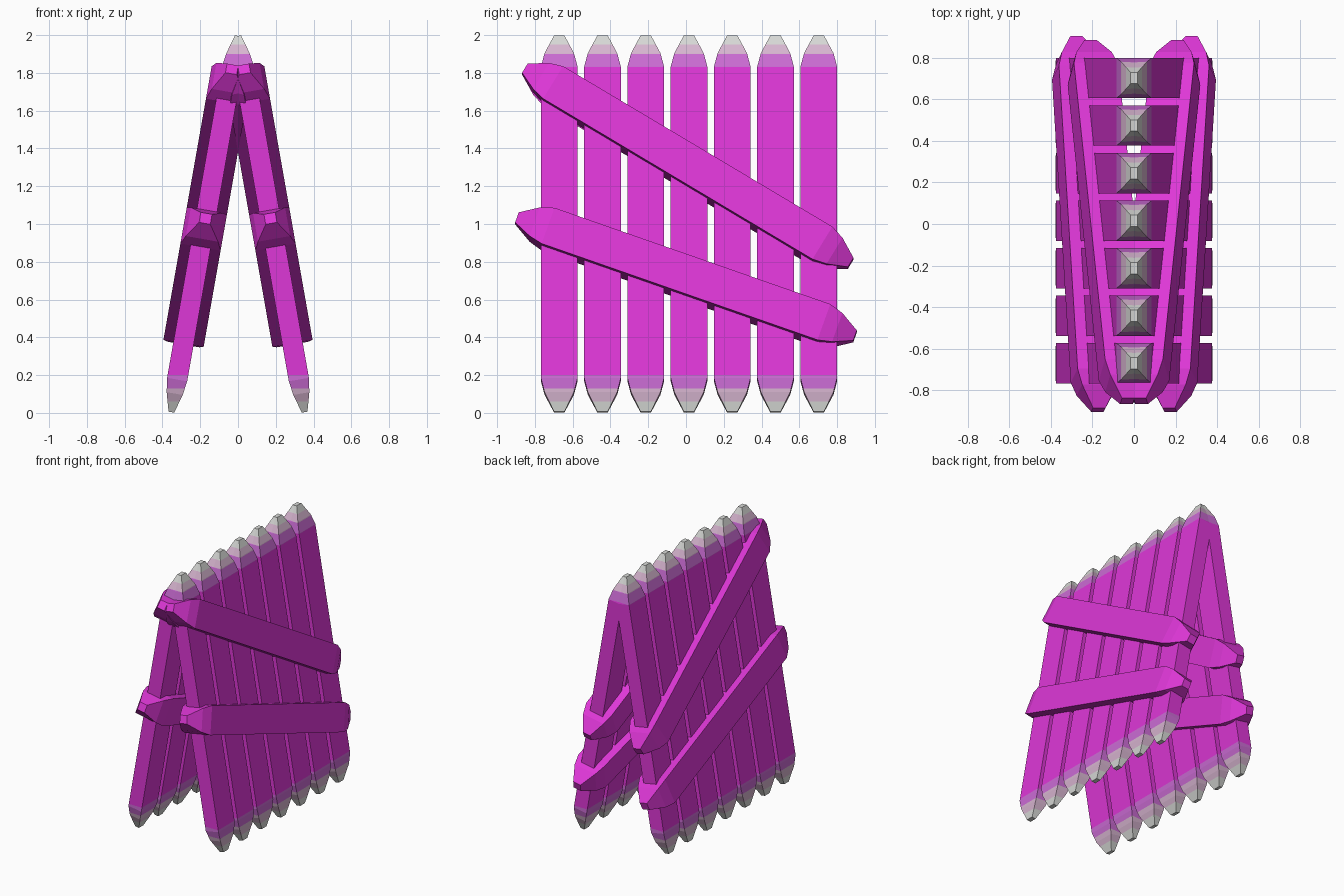
import bpy, bmesh, math
from mathutils import Vector, Matrix

cube = bpy.data.objects.get("Cube")
if cube:
    bpy.data.objects.remove(cube, do_unlink=True)

LEAN = math.radians(10)


def make_material(name, rgb):
    m = bpy.data.materials.new(name)
    m.use_nodes = True
    m.diffuse_color = (*rgb, 1)
    m.node_tree.nodes["Principled BSDF"].inputs["Base Color"].default_value = (*rgb, 1)
    return m


magenta = make_material("magenta", (0.73, 0.038, 0.68))
orchid = make_material("orchid", (0.60, 0.15, 0.66))
pale_pink = make_material("pale_pink", (0.68, 0.46, 0.63))
light_grey = make_material("light_grey", (0.68, 0.69, 0.67))
POST_COLOURS = [magenta, orchid, pale_pink, light_grey]


def bar(name, half_w, half_t, start, end, normal, materials, banded=False):
    """Rectangular bar from start to end with blunt two-step pointed ends."""
    along = end - start
    length = along.length
    along.normalize()
    side = normal.cross(along).normalized()
    bm = bmesh.new()
    stations = [(0, 0.28), (0.1, 0.8), (0.175, 1)]
    stations += [(length - d, s) for d, s in reversed(stations)]
    rings = []
    for d, s in stations:
        rings.append([bm.verts.new(start + along * d + side * half_w * s * a + normal * half_t * s * b)
                      for a, b in ((-1, -1), (1, -1), (1, 1), (-1, 1))])
    for lo, hi in zip(rings, rings[1:]):
        for i in range(4):
            j = (i + 1) % 4
            bm.faces.new((lo[i], lo[j], hi[j], hi[i]))
    bm.faces.new(rings[0])
    bm.faces.new(rings[-1])
    bmesh.ops.recalc_face_normals(bm, faces=bm.faces)

    # Horizontal colour bands near both tips
    if banded:
        low, high = (0.2, 0.13, 0.06), (1.83, 1.9, 1.95)
        for z in low + high:
            bmesh.ops.bisect_plane(bm, geom=bm.verts[:] + bm.edges[:] + bm.faces[:],
                                   plane_co=(0, 0, z), plane_no=(0, 0, 1))
        for f in bm.faces:
            z = f.calc_center_median().z
            f.material_index = sum(z < k for k in low) + sum(z > k for k in high)

    mesh = bpy.data.meshes.new(name)
    bm.to_mesh(mesh)
    bm.free()
    for m in materials:
        mesh.materials.append(m)
    obj = bpy.data.objects.new(name, mesh)
    bpy.context.collection.objects.link(obj)
    return obj


def on_panel(s, y, z):
    """Point on the mid plane of the leaning panel on side s."""
    return Vector((s * (0.177 + (1 - z) * math.tan(LEAN)), y, z))


for s, label in ((1, "left"), (-1, "right")):
    normal = Vector((s * math.cos(LEAN), 0, math.sin(LEAN)))

    # Row of pointed posts
    for i in range(7):
        y = 0.016 + 0.229 * (i - 3)
        bar(f"{label}_post_{i + 1}", 0.097, 0.054, on_panel(s, y, 0.004), on_panel(s, y, 1.996),
            normal, POST_COLOURS, banded=True)

    # Diagonal rails running through the posts
    bar(f"{label}_upper_rail", 0.102, 0.108, on_panel(s, -0.853, 1.82), on_panel(s, 0.872, 0.792),
        normal, [magenta])
    bar(f"{label}_lower_rail", 0.102, 0.108, on_panel(s, -0.895, 1.03), on_panel(s, 0.895, 0.405),
        normal, [magenta])
